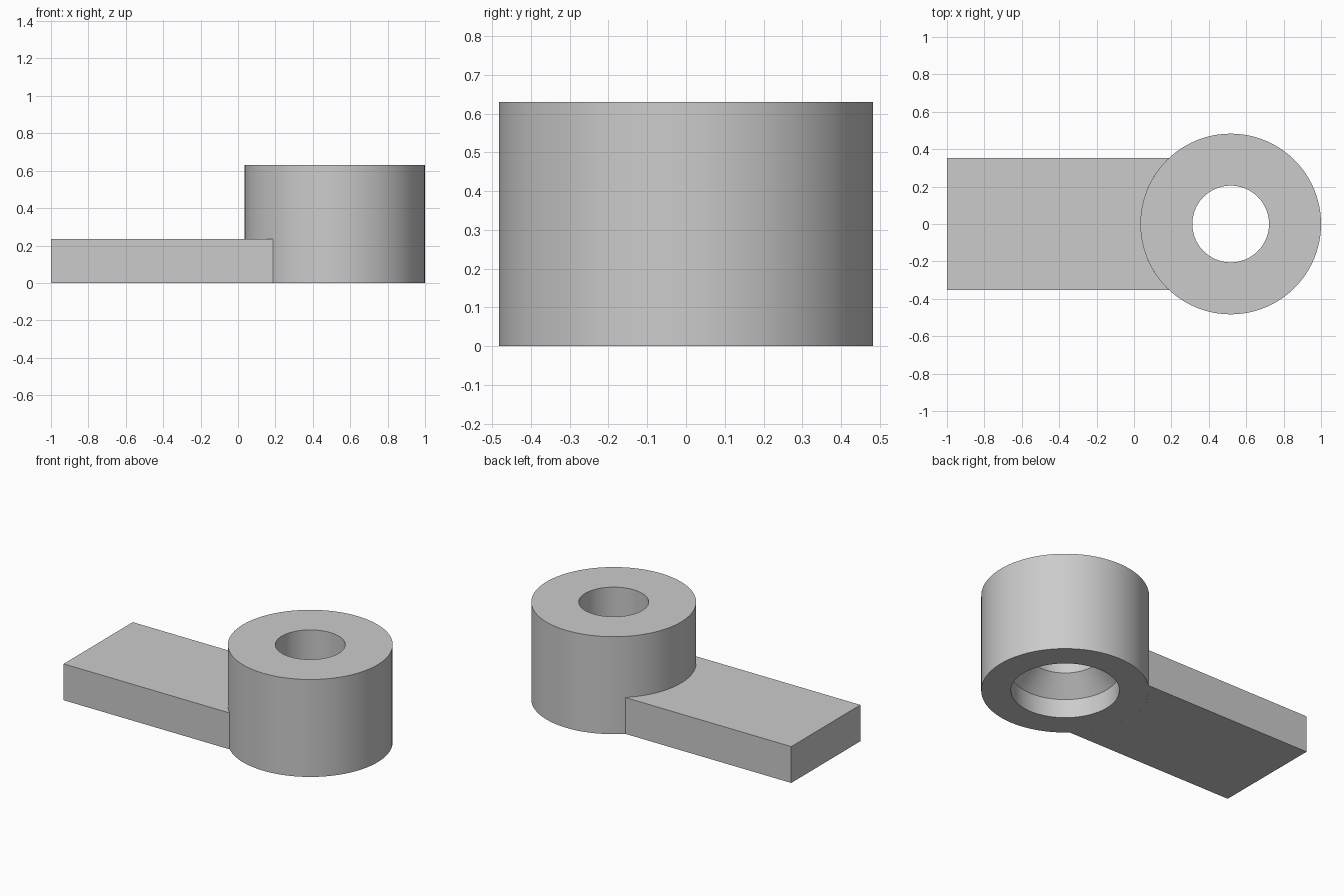
import bpy, bmesh
from math import asin, cos, sin, pi, radians

CENTRE_X = 0.517
OUTER_R, HOLE_R, BORE_R = 0.483, 0.205, 0.312
BARREL_H, ARM_H, ARM_HALF = 0.63, 0.235, 0.353
BORE_H = 0.12
SEGMENTS = 96

cube = bpy.data.objects.get("Cube")
if cube:
    bpy.data.objects.remove(cube, do_unlink=True)

# Single grey finish
grey = bpy.data.materials.new("plain_grey")
grey.use_nodes = True
colour = (0.6, 0.6, 0.6, 1)
grey.diffuse_color = colour
grey.node_tree.nodes["Principled BSDF"].inputs["Base Color"].default_value = colour


def finish(bm, name):
    bmesh.ops.recalc_face_normals(bm, faces=bm.faces)
    mesh = bpy.data.meshes.new(name)
    bm.to_mesh(mesh)
    bm.free()
    mesh.materials.append(grey)
    obj = bpy.data.objects.new(name, mesh)
    bpy.context.collection.objects.link(obj)
    bpy.ops.object.select_all(action="DESELECT")
    obj.select_set(True)
    bpy.context.view_layer.objects.active = obj
    bpy.ops.object.shade_smooth_by_angle(angle=radians(30))
    return obj


# Barrel: closed section turned about its axis, with a tapered bore below
section = [(OUTER_R, 0), (OUTER_R, BARREL_H), (HOLE_R, BARREL_H),
           (HOLE_R, ARM_H), (BORE_R, BORE_H), (BORE_R, 0)]
bm = bmesh.new()
rings = []
for i in range(SEGMENTS):
    a = 2 * pi * i / SEGMENTS
    rings.append([bm.verts.new((CENTRE_X + r * cos(a), r * sin(a), z)) for r, z in section])
for i, ring in enumerate(rings):
    following = rings[(i + 1) % SEGMENTS]
    for j in range(len(section)):
        k = (j + 1) % len(section)
        bm.faces.new((ring[j], following[j], following[k], ring[k]))
finish(bm, "barrel")

# Arm: flat bar whose inner end is curved to meet the barrel
spread = asin(ARM_HALF / OUTER_R)
steps = 24
outline = [(-1, -ARM_HALF)]
for i in range(steps + 1):
    a = pi + spread - 2 * spread * i / steps
    outline.append((CENTRE_X + OUTER_R * cos(a), OUTER_R * sin(a)))
outline.append((-1, ARM_HALF))
bm = bmesh.new()
base = bm.faces.new([bm.verts.new((x, y, 0)) for x, y in outline])
top = bmesh.ops.extrude_face_region(bm, geom=[base], use_keep_orig=True)["geom"]
bmesh.ops.translate(bm, vec=(0, 0, ARM_H),
                    verts=[v for v in top if isinstance(v, bmesh.types.BMVert)])
finish(bm, "arm")
